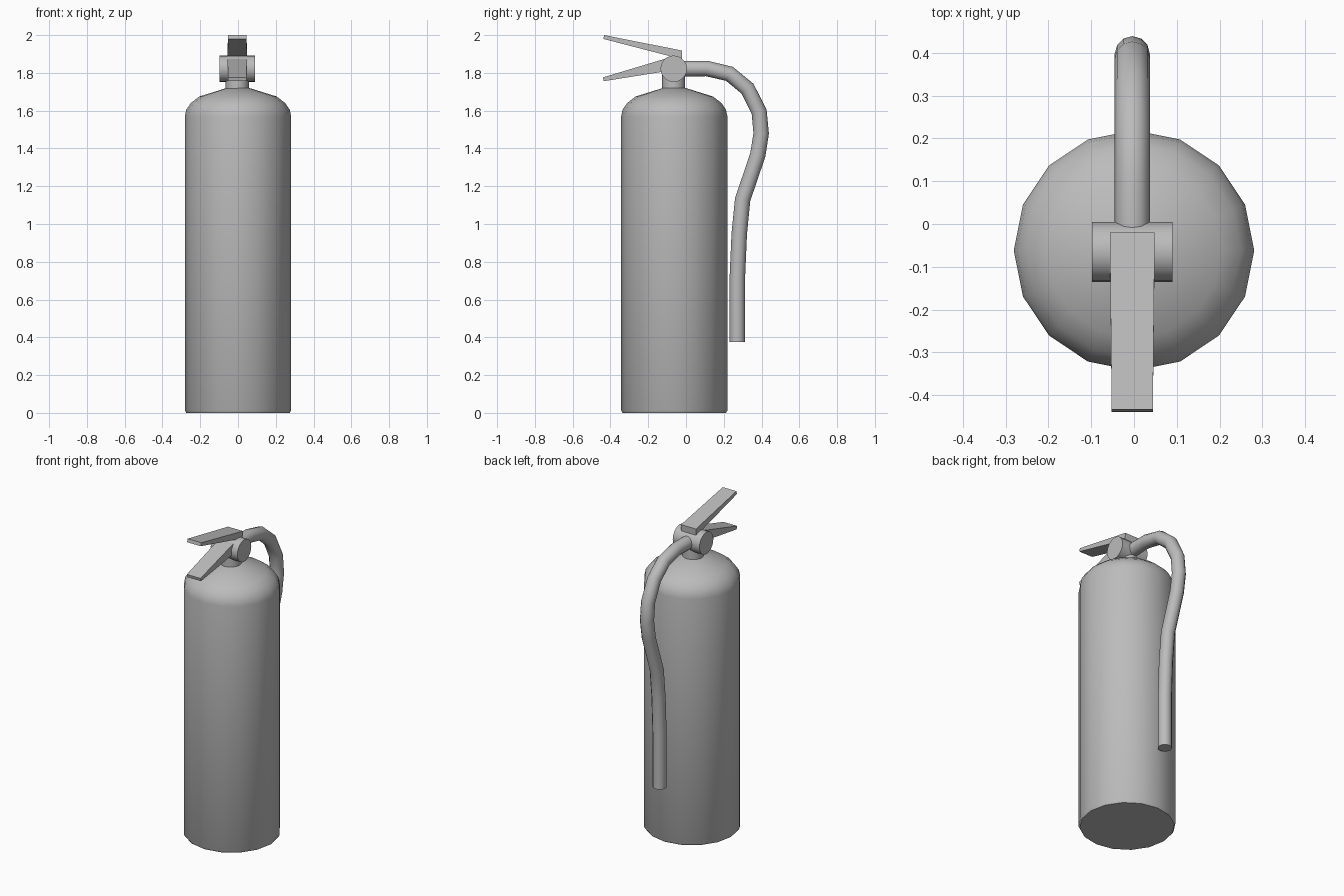
import bpy, bmesh, math
from mathutils import Vector, Matrix

cube = bpy.data.objects.get("Cube")
if cube:
    bpy.data.objects.remove(cube, do_unlink=True)

AXIS_X, AXIS_Y = -0.004, -0.063

grey = bpy.data.materials.new("plain grey")
grey.use_nodes = True
grey.diffuse_color = (0.5, 0.5, 0.5, 1)
grey.node_tree.nodes["Principled BSDF"].inputs["Base Color"].default_value = (0.5, 0.5, 0.5, 1)


def finish(obj, angle=35):
    obj.data.materials.append(grey)
    bpy.ops.object.select_all(action='DESELECT')
    obj.select_set(True)
    bpy.context.view_layer.objects.active = obj
    if obj.type == 'CURVE':
        bpy.ops.object.convert(target='MESH')
    bpy.ops.object.shade_smooth_by_angle(angle=math.radians(angle))


def from_bmesh(name, bm):
    bmesh.ops.recalc_face_normals(bm, faces=bm.faces)
    mesh = bpy.data.meshes.new(name)
    bm.to_mesh(mesh)
    bm.free()
    obj = bpy.data.objects.new(name, mesh)
    bpy.context.collection.objects.link(obj)
    finish(obj)
    return obj


def lathe(name, profile, sides, matrix):
    """Stack of (radius, height) rings with closed ends."""
    bm = bmesh.new()
    rings = []
    for r, z in profile:
        angles = [math.tau * i / sides for i in range(sides)]
        rings.append([bm.verts.new((r * math.cos(a), r * math.sin(a), z)) for a in angles])
    for low, high in zip(rings, rings[1:]):
        for i in range(sides):
            j = (i + 1) % sides
            bm.faces.new((low[i], low[j], high[j], high[i]))
    bm.faces.new(rings[0][::-1])
    bm.faces.new(rings[-1])
    bm.transform(matrix)
    return from_bmesh(name, bm)


def lever(name, side_profile, back_width, tip_width):
    """Side outline in (y, z), narrowing slightly towards the tip."""
    bm = bmesh.new()
    sides = []
    ys = [y for y, z in side_profile]
    for s in (-0.5, 0.5):
        row = []
        for y, z in side_profile:
            t = (y - min(ys)) / (max(ys) - min(ys))
            w = tip_width + (back_width - tip_width) * t
            row.append(bm.verts.new((AXIS_X + s * w, y, z)))
        sides.append(row)
        bm.faces.new(row)
    n = len(side_profile)
    for i in range(n):
        j = (i + 1) % n
        bm.faces.new((sides[0][i], sides[0][j], sides[1][j], sides[1][i]))
    return from_bmesh(name, bm)


# Tank with rounded shoulder
lathe("tank", [(0.274, 0), (0.281, 0.012), (0.281, 1.57), (0.274, 1.605), (0.25, 1.64),
               (0.205, 1.675), (0.06, 1.72)], 16, Matrix.Translation((0, -0.062, 0)))

# Neck and cross-wise valve body
lathe("neck", [(0.061, 1.69), (0.061, 1.82)], 16, Matrix.Translation((AXIS_X, AXIS_Y - 0.002, 0)))
lathe("valve_body", [(0.07, -0.094), (0.07, 0.094)], 20,
      Matrix.Translation((AXIS_X, AXIS_Y - 0.002, 1.822)) @ Matrix.Rotation(math.pi / 2, 4, 'Y'))

# Squeeze lever and carrying handle
lever("squeeze_lever", [(-0.433, 2.0), (-0.438, 1.98), (-0.06, 1.882), (-0.022, 1.876),
                        (-0.02, 1.918)], 0.105, 0.096)
lever("carry_handle", [(-0.44, 1.776), (-0.435, 1.756), (-0.13, 1.805), (-0.05, 1.815),
                       (-0.05, 1.885), (-0.085, 1.882), (-0.14, 1.866)], 0.105, 0.096)

# Hose curving down behind the tank
path = [(-0.02, 1.822), (0.11, 1.823), (0.23, 1.795), (0.325, 1.717), (0.387, 1.595),
        (0.398, 1.48), (0.38, 1.365), (0.30, 1.13), (0.282, 0.95), (0.272, 0.72), (0.272, 0.375)]
curve = bpy.data.curves.new("hose", 'CURVE')
curve.dimensions = '3D'
curve.bevel_depth = 0.041
curve.bevel_resolution = 4
curve.use_fill_caps = True
spline = curve.splines.new('POLY')
spline.points.add(len(path) - 1)
for point, (y, z) in zip(spline.points, path):
    point.co = (AXIS_X, y, z, 1)
hose = bpy.data.objects.new("hose", curve)
bpy.context.collection.objects.link(hose)
finish(hose)
